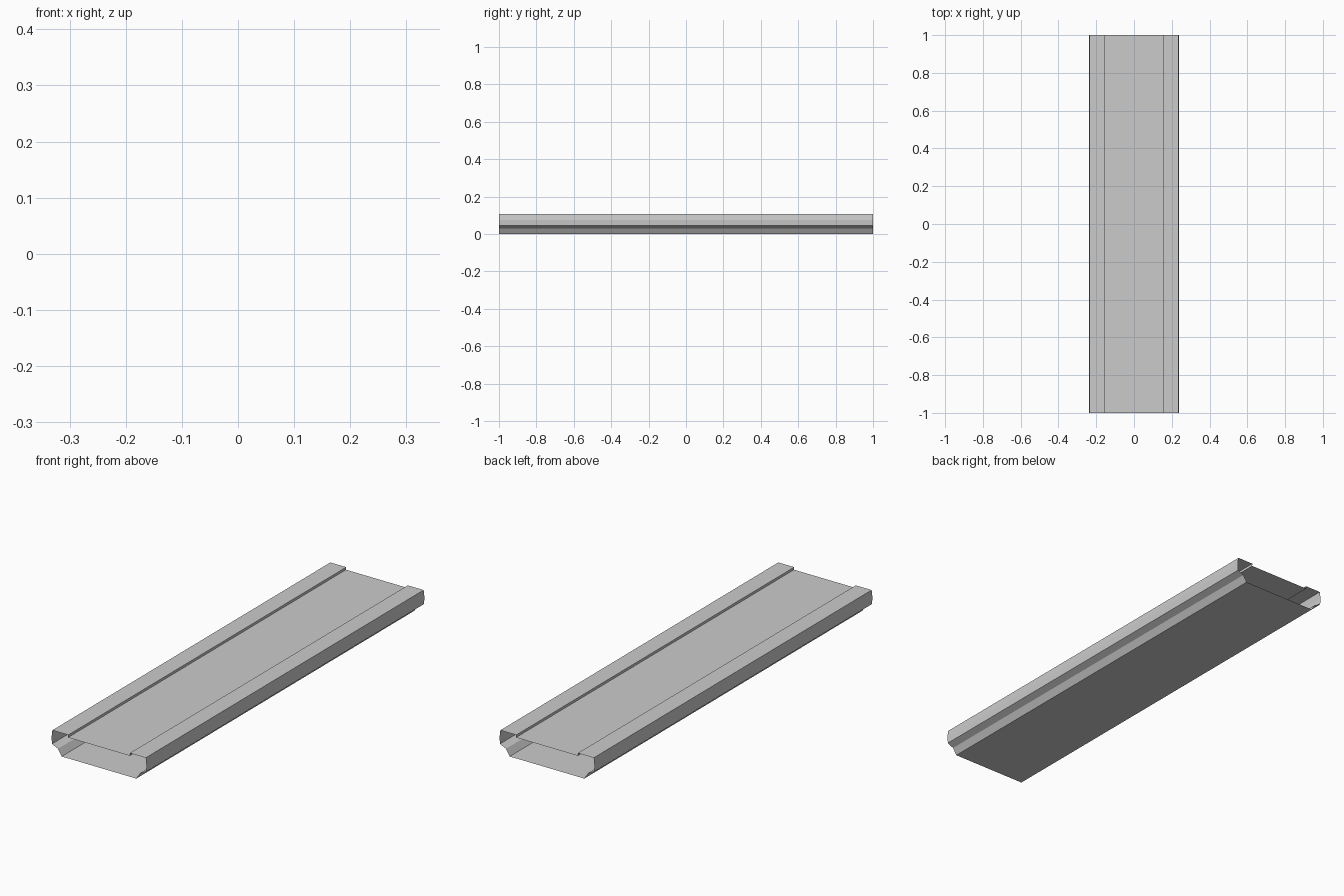
import bpy, bmesh

if "Cube" in bpy.data.objects:
    bpy.data.objects.remove(bpy.data.objects["Cube"])

# Right half of the open-ended channel's cross-section (x, z), bottom to top
half = [(0.188, 0.0), (0.207, 0.03), (0.237, 0.044), (0.239, 0.075),
        (0.235, 0.107), (0.155, 0.107), (0.156, 0.095)]
# Mirror into a closed loop
loop = half + [(-x, z) for x, z in reversed(half)]


def extrude_profile(name, pts, y0, y1):
    """Sweep a closed profile along y, leaving both ends open."""
    bm = bmesh.new()
    front = [bm.verts.new((x, y0, z)) for x, z in pts]
    edges = [bm.edges.new((front[i], front[(i + 1) % len(pts)])) for i in range(len(pts))]
    res = bmesh.ops.extrude_edge_only(bm, edges=edges)
    for v in res["geom"]:
        if isinstance(v, bmesh.types.BMVert):
            v.co.y = y1
    # Make the bottom face point down, and so all others outward
    bm.normal_update()
    bottom = min(bm.faces, key=lambda f: f.calc_center_median().z)
    if bottom.normal.z > 0:
        bmesh.ops.reverse_faces(bm, faces=bm.faces[:])
    mesh = bpy.data.meshes.new(name)
    bm.to_mesh(mesh)
    bm.free()
    obj = bpy.data.objects.new(name, mesh)
    bpy.context.collection.objects.link(obj)
    return obj


# Hollow straight track section with raised side lips
extrude_profile("track_channel", loop, -1.0, 1.0)
